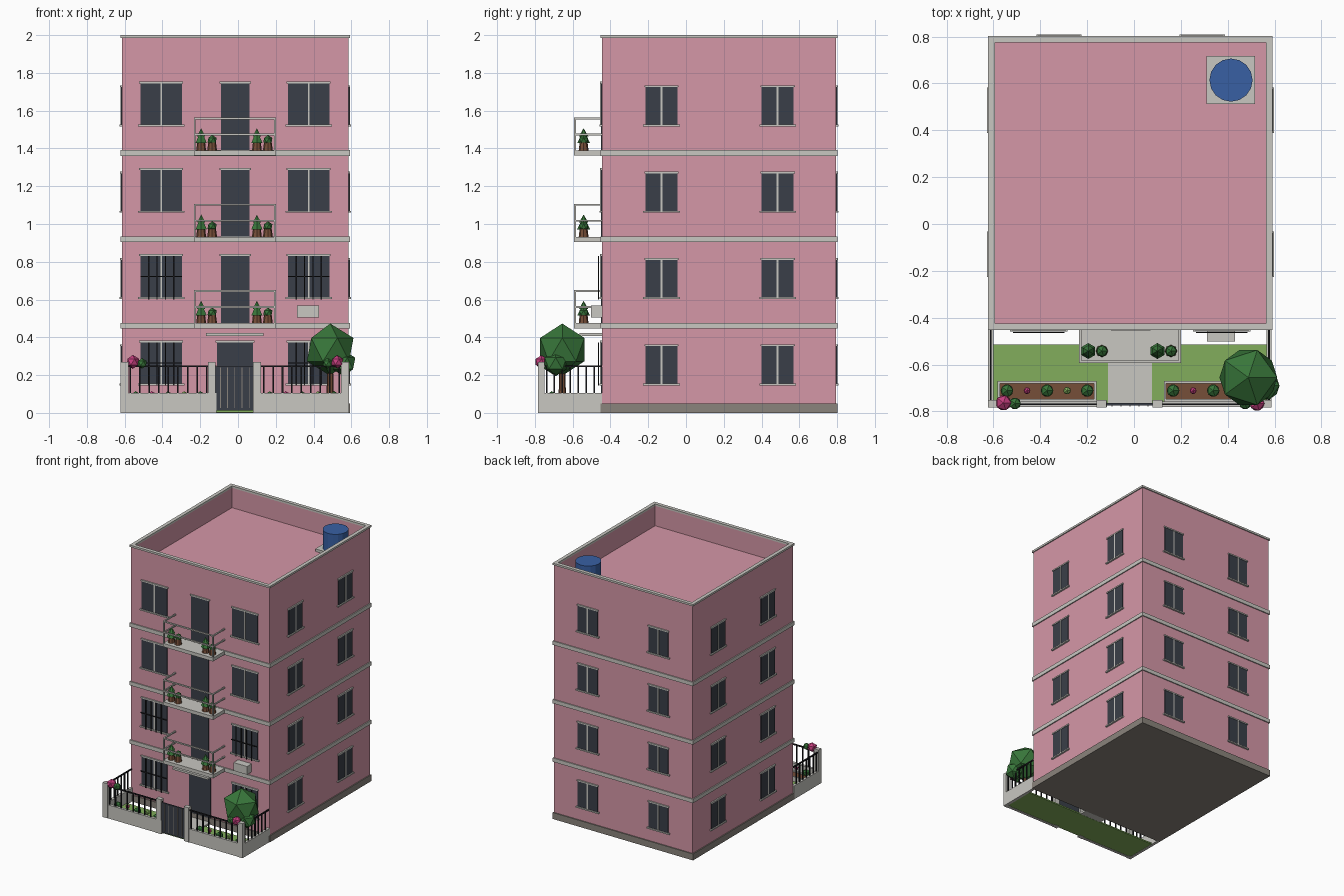
import bpy
import bmesh
from mathutils import Matrix, Vector

cube = bpy.data.objects.get("Cube")
if cube:
    bpy.data.objects.remove(cube, do_unlink=True)


def material(name, rgb):
    """Flat material from display-space 0-255 values."""
    lin = [((c / 255 + 0.055) / 1.055) ** 2.4 for c in rgb] + [1]
    m = bpy.data.materials.new(name)
    m.use_nodes = True
    m.diffuse_color = lin
    m.node_tree.nodes["Principled BSDF"].inputs["Base Color"].default_value = lin
    return m


PINK = material("pink_plaster", (213, 151, 167))
GREY = material("light_grey_trim", (200, 199, 193))
STONE = material("dark_stone", (138, 132, 124))
GLASS = material("dark_glass", (58, 63, 72))
IRON = material("black_iron", (28, 28, 31))
LEAF = material("leaf_green", (56, 118, 58))
LAWN = material("lawn_green", (130, 174, 92))
BROWN = material("brown_earth", (118, 78, 56))
BLUE = material("tank_blue", (56, 96, 164))
BLOOM = material("magenta_bloom", (196, 62, 126))


class Part:
    """Collects simple solids into one named object."""

    def __init__(self, name, mat):
        self.name, self.mat, self.bm = name, mat, bmesh.new()

    def box(self, x0, x1, y0, y1, z0, z1):
        lo, hi = Vector((x0, y0, z0)), Vector((x1, y1, z1))
        m = Matrix.Translation((lo + hi) / 2) @ Matrix.Diagonal((hi - lo).to_4d())
        bmesh.ops.create_cube(self.bm, size=1, matrix=m)
        return self

    def ring(self, x0, x1, y0, y1, t, z0, z1):
        for a, b in ((y0, y0 + t), (y1 - t, y1)):
            self.box(x0, x1, a, b, z0, z1)
        for a, b in ((x0, x0 + t), (x1 - t, x1)):
            self.box(a, b, y0 + t, y1 - t, z0, z1)
        return self

    def cone(self, x, y, z0, z1, r0, r1, sides=8):
        bmesh.ops.create_cone(self.bm, cap_ends=True, segments=sides, radius1=r0, radius2=r1,
                              depth=z1 - z0, matrix=Matrix.Translation((x, y, (z0 + z1) / 2)))
        return self

    def ball(self, x, y, z, r):
        bmesh.ops.create_icosphere(self.bm, subdivisions=1, radius=r,
                                   matrix=Matrix.Translation((x, y, z)))
        return self

    def wall_box(self, side, u0, u1, z0, z1, depth):
        """Box standing out from one facade; u runs along the wall."""
        if side == "front":
            self.box(u0, u1, FRONT - depth, FRONT + .005, z0, z1)
        elif side == "back":
            self.box(u0, u1, BACK - .005, BACK + depth, z0, z1)
        elif side == "right":
            self.box(RIGHT - depth, RIGHT + .005, u0, u1, z0, z1)
        else:
            self.box(LEFT - .005, LEFT + depth, u0, u1, z0, z1)

    def done(self):
        me = bpy.data.meshes.new(self.name)
        self.bm.to_mesh(me)
        self.bm.free()
        me.materials.append(self.mat)
        ob = bpy.data.objects.new(self.name, me)
        bpy.context.scene.collection.objects.link(ob)


# Building extents (the model's left is +x)
RIGHT, LEFT, FRONT, BACK = -.614, .584, -.445, .794
STOREY, ROOF, TOP = .457, 1.83, 2.0
LIP = .008

# Shell: walls, parapet, coping, plinth, floor bands
shell = Part("walls", PINK).box(RIGHT, LEFT, FRONT, BACK, .02, ROOF)
shell.ring(RIGHT, LEFT, FRONT, BACK, .02, ROOF, TOP - .015)
shell.done()
outer = (RIGHT - LIP, LEFT + LIP, FRONT - LIP, BACK + LIP)
Part("coping", GREY).ring(*outer, .028, TOP - .015, TOP).done()
Part("plinth", STONE).box(*outer, 0, .05).done()
bands = Part("floor_bands", GREY)
for floor in (1, 2, 3):
    z = floor * STOREY
    bands.box(*outer, z - .01, z + .02)
bands.done()

# Windows and doors
glass, trim = Part("window_glass", GLASS), Part("window_trim", GREY)
grilles = Part("window_grilles", IRON)


def window(side, u0, u1, z0, z1):
    mid = (u0 + u1) / 2
    glass.wall_box(side, u0, u1, z0, z1, .006)
    trim.wall_box(side, mid - .005, mid + .005, z0, z1, .009)
    trim.wall_box(side, u0 - .006, u1 + .006, z1, z1 + .01, .01)
    trim.wall_box(side, u0 - .012, u1 + .012, z0 - .01, z0, .014)


def grille(u0, u1, z0, z1):
    y = FRONT - .018
    for i in range(1, 5):
        u = u0 + (u1 - u0) * i / 5
        grilles.box(u - .003, u + .003, y - .003, y + .003, z0 - .012, z1)
    z = (z0 + z1) / 2
    grilles.box(u0, u1, y - .003, y + .003, z - .003, z + .003)


for floor in range(4):
    z = .156 + floor * STOREY
    for u in (-.517, .264):
        window("front", u, u + .221, z, z + .217)
        if floor < 2:
            grille(u, u + .221, z, z + .217)
    for side, starts in (("right", (-.215, .4)), ("left", (-.215, .4)), ("back", (-.405, .206))):
        for u in starts:
            window(side, u, u + .17, z, z + .197)
    u0, u1 = (-.09, .062) if floor else (-.11, .08)
    glass.wall_box("front", u0, u1, floor * STOREY + .02, z + .217, .006)
    trim.wall_box("front", u0 - .008, u1 + .008, z + .217, z + .227, .01)
for part in (glass, trim, grilles):
    part.done()

# Balconies with rails and potted plants
slabs, rails = Part("balcony_slabs", GREY), Part("balcony_rails", GREY)
pots, plants = Part("plant_pots", BROWN), Part("balcony_plants", LEAF)
BX0, BX1, BY = -.234, .2, -.593
for floor in (1, 2, 3):
    z = floor * STOREY + .018
    slabs.box(BX0, BX1, BY, FRONT, z - .027, z)
    for h in (.09, .175):
        rails.box(BX0, BX1, BY, BY + .01, z + h - .01, z + h)
        for x in (BX0, BX1 - .01):
            rails.box(x, x + .01, BY + .01, FRONT, z + h - .01, z + h)
    for x in (BX0, BX1 - .01):
        rails.box(x, x + .01, BY, BY + .01, z, z + .165)
    for x in (-.195, .1):
        pots.cone(x, -.542, z, z + .05, .026, .02)
        plants.cone(x, -.542, z + .04, z + .085, .034, .012, 6)
        plants.cone(x, -.542, z + .075, z + .118, .025, 0, 6)
        pots.cone(x + .058, -.542, z, z + .045, .026, .02)
        plants.ball(x + .058, -.542, z + .055, .027)
for part in (slabs, rails, pots, plants):
    part.done()

# Entrance canopy and air conditioner
Part("door_canopy", GREY).box(-.17, .136, -.565, FRONT, .408, .424).done()
Part("air_conditioner", GREY).box(.312, .43, -.502, FRONT, .504, .568).done()

# Roof water tank on its base
Part("tank_base", GREY).box(.31, .517, .512, .717, ROOF, ROOF + .02).done()
Part("water_tank", BLUE).cone(.414, .614, ROOF + .02, TOP - .006, .092, .092, 16).done()

# Front yard: lawn, path, planters
Part("lawn", LAWN).box(-.6, .57, -.765, -.515, .002, .012).done()
Part("path", GREY).box(-.112, .077, -.765, FRONT, .003, .018).done()
edges, soil = Part("planter_edges", GREY), Part("planter_soil", BROWN)
bushes, blooms = Part("planter_bushes", LEAF), Part("planter_blooms", BLOOM)
sprigs = Part("planter_sprigs", LAWN)
for x in (-.582, .127):
    edges.ring(x, x + .422, -.757, -.67, .01, .01, .05)
    soil.box(x + .01, x + .412, -.747, -.68, .01, .042)
    for i, (part, r) in enumerate(((bushes, .03), (blooms, .016), (bushes, .03),
                                   (sprigs, .018), (bushes, .03))):
        px = x + .04 + i * .0855
        part.ball(px, -.711, .115 - r, r)
        plant_stem = soil.cone(px, -.711, .04, .09, .005, .005, 6)
for part in (edges, soil, bushes, blooms, sprigs):
    part.done()

# Boundary wall, pillars, iron fence
wall, fence = Part("boundary_wall", GREY), Part("iron_fence", IRON)
FX0, FX1, FY = -.622, .587, -.78
WALL, RAIL, T = .105, .252, .022
for x0, x1 in ((FX0, -.115), (.085, FX1)):
    wall.box(x0, x1, FY, FY + T, 0, WALL)
    fence.box(x0, x1, FY + .007, FY + .015, RAIL - .01, RAIL)
    for i in range(1, 10):
        x = x0 + (x1 - x0) * i / 10
        fence.box(x - .004, x + .004, FY + .007, FY + .015, WALL, RAIL)
for x in (FX0, FX1 - T):
    wall.box(x, x + T, FY + T, FRONT, 0, WALL)
    fence.box(x + .007, x + .015, FY, FRONT, RAIL - .01, RAIL)
    for i in range(1, 8):
        y = FY + (FRONT - FY) * i / 8
        fence.box(x + .007, x + .015, y - .004, y + .004, WALL, RAIL)
for x in (FX0, -.16, .08, FX1 - .042):
    wall.box(x, x + .042, FY - .003, FY + .03, 0, .27)
for part in (wall, fence):
    part.done()

# Gate
Part("gate_panel", GLASS).box(-.118, .08, FY + .006, FY + .016, .012, .245).done()
bars = Part("gate_bars", STONE)
for i in range(5):
    x = -.093 + i * .038
    bars.box(x - .002, x + .002, FY + .002, FY + .007, .025, .24)
bars.done()

# Tree in the yard corner and flowering shrubs on the fence
Part("tree_trunk", BROWN).cone(.488, -.655, .01, .25, .022, .015).done()
Part("tree_crown", LEAF).ball(.488, -.655, .335, .138).ball(.56, -.69, .262, .068).done()
Part("fence_flowers", BLOOM).ball(-.557, -.763, .27, .037).ball(.525, -.766, .27, .035).done()
Part("fence_leaves", LEAF).ball(-.508, -.766, .262, .028).ball(.474, -.766, .262, .028).done()
